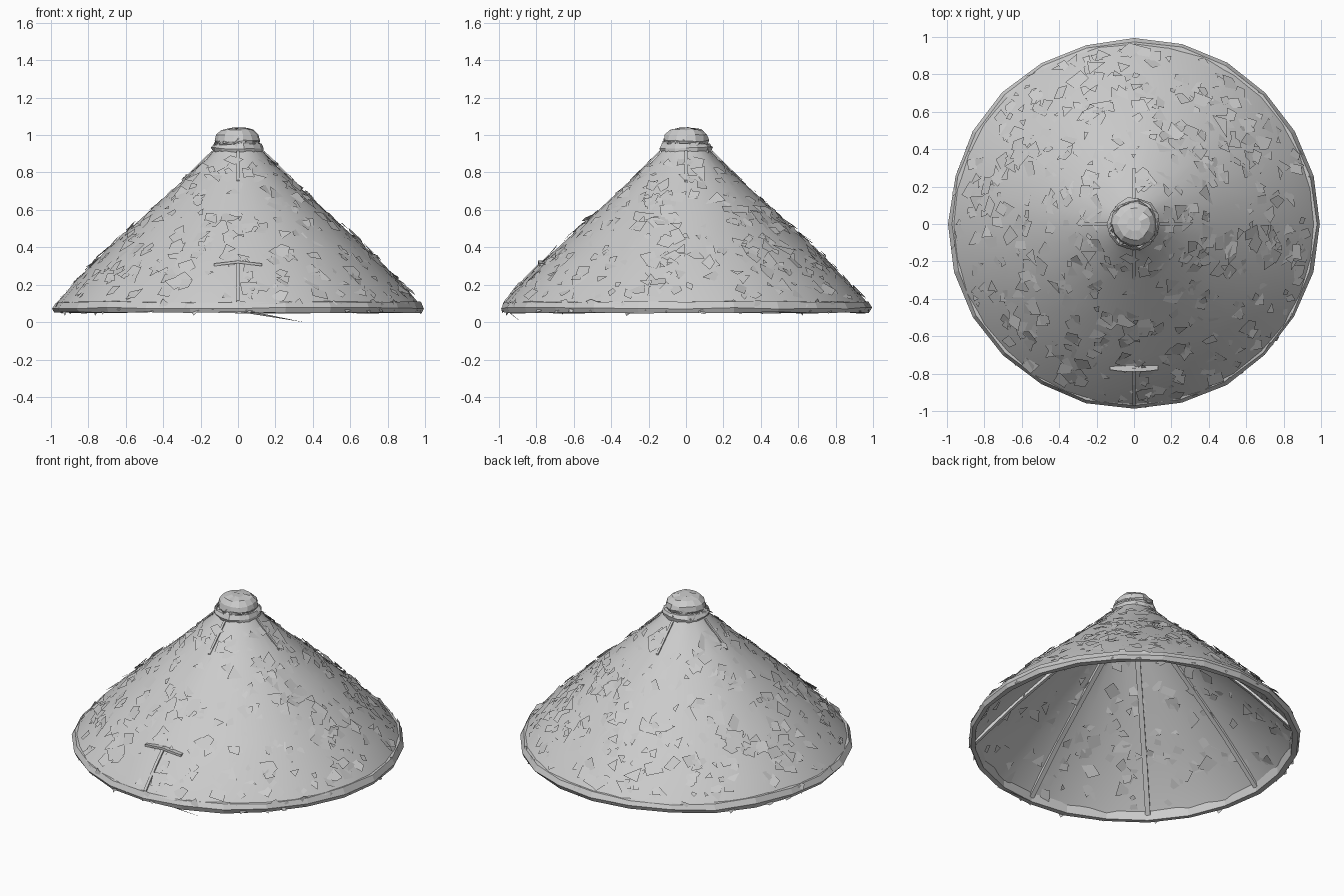
import bpy, bmesh, math, random
from mathutils import Vector

random.seed(7)
old = bpy.data.objects.get("Cube")
if old:
    bpy.data.objects.remove(old)

straw = bpy.data.materials.new("plain grey")
straw.use_nodes = True
GREY = (0.6, 0.6, 0.6, 1)
straw.diffuse_color = GREY
straw.node_tree.nodes["Principled BSDF"].inputs["Base Color"].default_value = GREY

# Outer slope of the hat as radius, height
SLOPE = [(0.97, 0.1), (0.88, 0.205), (0.7, 0.385), (0.5, 0.57), (0.3, 0.75), (0.17, 0.87), (0.12, 0.93)]


def slope_height(r):
    for (r0, z0), (r1, z1) in zip(SLOPE, SLOPE[1:]):
        if r >= r1:
            return z0 + (z1 - z0) * (r0 - r) / (r0 - r1)
    return SLOPE[-1][1]


def polar(r, a, z):
    return Vector((r * math.cos(a), r * math.sin(a), z))


def finish(name, bm, smooth=25):
    mesh = bpy.data.meshes.new(name)
    bm.to_mesh(mesh)
    bm.free()
    ob = bpy.data.objects.new(name, mesh)
    bpy.context.collection.objects.link(ob)
    mesh.materials.append(straw)
    if smooth:
        bpy.ops.object.select_all(action='DESELECT')
        ob.select_set(True)
        bpy.context.view_layer.objects.active = ob
        bpy.ops.object.shade_smooth_by_angle(angle=math.radians(smooth))
    return ob


def lathe(name, profile, sides, jitter=0.0, closed=False, smooth=25):
    """Spin a profile about z, with a little unevenness."""
    bm = bmesh.new()
    rings = []
    for r, z in profile:
        rings.append([bm.verts.new(polar(r + random.uniform(-jitter, jitter), math.tau * i / sides,
                                         z + random.uniform(-jitter, jitter))) for i in range(sides)])
    pairs = list(zip(rings, rings[1:]))
    if closed:
        pairs.append((rings[-1], rings[0]))
    for low, high in pairs:
        for i in range(sides):
            j = (i + 1) % sides
            bm.faces.new((low[i], low[j], high[j], high[i]))
    if not closed:
        bm.faces.new(rings[-1])
    return finish(name, bm, smooth)


def strip(name, points, width, depth, side):
    """Square bar that follows points; side is its width direction."""
    bm = bmesh.new()
    rows = []
    for p in points:
        s, d = side * width / 2, Vector((0, 0, depth / 2))
        rows.append([bm.verts.new(p + q) for q in (-s - d, s - d, s + d, d - s)])
    for a, b in zip(rows, rows[1:]):
        for i in range(4):
            j = (i + 1) % 4
            bm.faces.new((a[i], a[j], b[j], b[i]))
    bm.faces.new(rows[0][::-1])
    bm.faces.new(rows[-1])
    bmesh.ops.recalc_face_normals(bm, faces=bm.faces)
    return finish(name, bm, 0)


def flake(bm, centre, normal, size, tilt):
    """Irregular flat chip lying almost flush with the surface."""
    n = normal + Vector([random.uniform(-tilt, tilt) for _ in range(3)])
    n.normalize()
    u = n.orthogonal().normalized()
    v = n.cross(u)
    corners = random.choice((3, 4, 4))
    start = random.uniform(0, math.tau)
    verts = []
    for i in range(corners):
        a = start + math.tau * (i + random.uniform(-0.25, 0.25)) / corners
        k = size * random.uniform(0.5, 1.1)
        verts.append(bm.verts.new(centre + (u * math.cos(a) + v * math.sin(a)) * k))
    bm.faces.new(verts)


# Hollow crown: outer and inner skins
lathe("crown", SLOPE, 32, 0.003, smooth=40)
inner = lathe("crown_lining", [(r - 0.012, z - 0.012) for r, z in SLOPE], 32, 0.003, smooth=40)
inner.data.flip_normals()

# Faceted brim band
lathe("brim_band", [(0.95, 0.05), (0.98, 0.052), (0.992, 0.075), (0.975, 0.108), (0.945, 0.112)],
      24, 0.005, closed=True, smooth=0)

# Ribs under the crown
for i in range(8):
    a = math.tau * i / 8
    path = [polar(r, a, slope_height(r) - 0.032) for r in (0.95, 0.7, 0.5, 0.3, 0.14)]
    strip("rib_%d" % (i + 1), path, 0.03, 0.03, polar(1, a + math.pi / 2, 0))

# Seams over the four main ribs, from the knob a little way down
for i in range(4):
    a = math.tau * i / 4
    path = [polar(r, a, slope_height(r) + 0.004) for r in (0.3, 0.14)]
    strip("seam_%d" % (i + 1), path, 0.014, 0.012, polar(1, a + math.pi / 2, 0))

# Raised front seam with a short arched lip above it
front = -math.pi / 2
strip("front_seam", [polar(r, front, slope_height(r) + 0.008) for r in (0.97, 0.86, 0.77)],
      0.018, 0.014, Vector((1, 0, 0)))
strip("front_lip", [polar(0.775, front + k * 0.042, slope_height(0.775) + 0.012 - 0.004 * abs(k))
                    for k in range(-4, 5)], 0.03, 0.014, Vector((0, 1, 0)))

# Knob: wrapped collar, waist and rounded cap
lathe("knob_collar", [(0.1, 0.905), (0.135, 0.905), (0.142, 0.93), (0.128, 0.952), (0.1, 0.955)],
      14, 0.006, closed=True, smooth=0)
lathe("knob_cap", [(0.11, 0.94), (0.122, 0.97), (0.113, 1.0), (0.085, 1.026), (0.04, 1.036)],
      14, 0.006, smooth=0)

# Loose flakes outside and inside the crown
normal_out = Vector((0.7, 0, 0.72))
for name, count, offset in (("outer_flakes", 620, 0.006), ("inner_flakes", 380, -0.022)):
    bm = bmesh.new()
    for _ in range(count):
        r = math.sqrt(random.uniform(0.03, 0.88))
        a = random.uniform(0, math.tau)
        n = polar(0.7, a, 0.72)
        p = polar(r, a, slope_height(r)) + n * (offset + random.uniform(-0.008, 0.004))
        flake(bm, p, n, random.uniform(0.025, 0.07), 0.17)
    finish(name, bm, 0)

# Flakes along the brim
bm = bmesh.new()
for _ in range(70):
    a = random.uniform(0, math.tau)
    flake(bm, polar(0.975, a, random.uniform(0.065, 0.1)), polar(1, a, 0.3),
          random.uniform(0.02, 0.04), 0.25)
finish("brim_flakes", bm, 0)

# Flakes wrapped around the knob
bm = bmesh.new()
for _ in range(80):
    a = random.uniform(0, math.tau)
    t = random.uniform(0, 1)
    p = polar(0.132 - 0.085 * t * t, a, 0.92 + 0.105 * t)
    flake(bm, p, polar(1 - t * 0.7, a, t), random.uniform(0.015, 0.035), 0.4)
finish("knob_flakes", bm, 0)

# One stray fibre hanging under the front of the brim
bm = bmesh.new()
bm.faces.new([bm.verts.new(p) for p in ((0, -0.95, 0.055), (0.35, -0.88, 0.0), (0.1, -0.94, 0.052))])
finish("stray_fibre", bm, 0)
